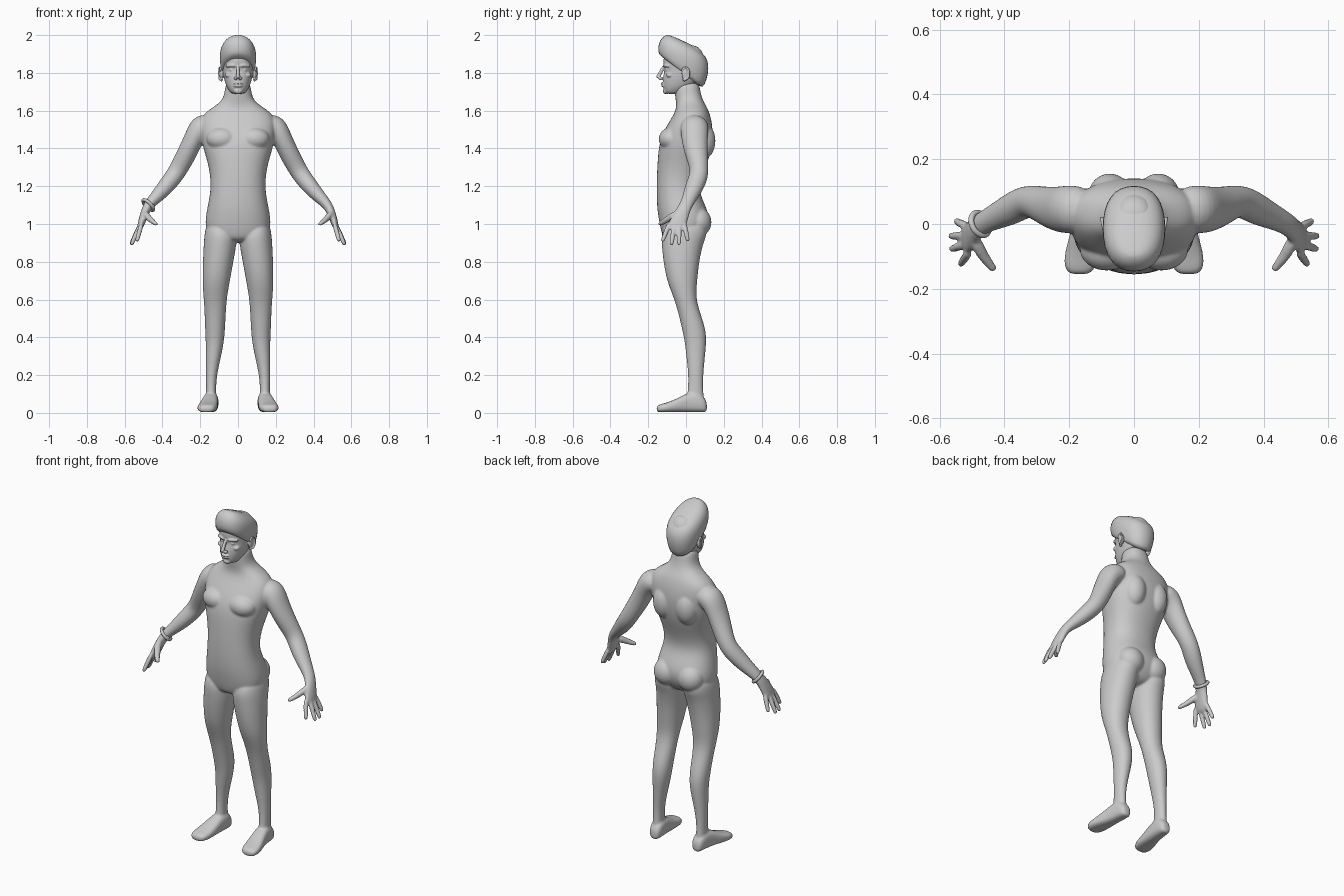
import bpy, bmesh, math
from mathutils import Vector as V, Matrix


def loft(bm, rings, n=2.3, seg=20):
    """Skin superellipse rings given as (centre, half axis u, half axis v), with capped ends."""
    rows = []
    for c, u, v in rings:
        row = []
        for i in range(seg):
            a = 2 * math.pi * i / seg
            p, q = math.cos(a), math.sin(a)
            p = math.copysign(abs(p) ** (2 / n), p)
            q = math.copysign(abs(q) ** (2 / n), q)
            row.append(bm.verts.new(V(c) + V(u) * p + V(v) * q))
        rows.append(row)
    for a, b in zip(rows, rows[1:]):
        for i in range(seg):
            j = (i + 1) % seg
            bm.faces.new((a[i], a[j], b[j], b[i]))
    bm.faces.new(rows[0][::-1])
    bm.faces.new(rows[-1])


def stack(bm, table, s=1, n=2.3):
    """Horizontal slices: z, x min, x max, y front, y back."""
    loft(bm, [((s * (a + b) / 2, (f + k) / 2, z), ((b - a) / 2, 0, 0), (0, (k - f) / 2, 0))
              for z, a, b, f, k in table], n)


def tube(bm, path, s=1, ref=(0, 1, 0), seg=14):
    """Limb along points x, y, z, wide radius, thin radius, with a rounded tip."""
    pts = [V((s * p[0], p[1], p[2])) for p in path]
    rings = []
    for i, p in enumerate(path):
        t = (pts[min(i + 1, len(pts) - 1)] - pts[max(i - 1, 0)]).normalized()
        w = (V(ref) - t * t.dot(V(ref))).normalized()
        rings.append((pts[i], w * p[3], t.cross(w) * p[4]))
    c, u, v = rings[-1]
    rings.append((c + t * u.length * 0.55, u * 0.7, v * 0.7))
    loft(bm, rings, 2, seg)


def ball(bm, c, r, s=1):
    m = Matrix.Translation((s * c[0], c[1], c[2])) @ Matrix.Diagonal((*r, 1))
    bmesh.ops.create_uvsphere(bm, u_segments=16, v_segments=12, radius=1, matrix=m)


def finish(bm, name, voxel=None, smooth=0, levels=2):
    bmesh.ops.recalc_face_normals(bm, faces=bm.faces)
    for f in bm.faces:
        f.smooth = True
    me = bpy.data.meshes.new(name)
    bm.to_mesh(me)
    bm.free()
    ob = bpy.data.objects.new(name, me)
    bpy.context.collection.objects.link(ob)
    sub = ob.modifiers.new("round", "SUBSURF")
    sub.levels = sub.render_levels = levels
    if voxel:
        r = ob.modifiers.new("fuse", "REMESH")
        r.mode, r.voxel_size, r.use_smooth_shade = "VOXEL", voxel, True
        m = ob.modifiers.new("soften", "SMOOTH")
        m.factor, m.iterations = 0.5, smooth
    return ob


# Body: torso slices (z, half width, front, back)
body = bmesh.new()
torso = [(.90, .10, -.11, .06), (.95, .165, -.13, .10), (1.0, .176, -.141, .122),
         (1.05, .171, -.15, .122), (1.1, .161, -.155, .103), (1.17, .147, -.157, .07),
         (1.25, .147, -.156, .086), (1.33, .163, -.152, .118), (1.40, .186, -.147, .137),
         (1.47, .20, -.13, .144), (1.53, .205, -.097, .14), (1.58, .188, -.066, .128),
         (1.615, .14, -.052, .114), (1.65, .085, -.054, .092), (1.70, .07, -.062, .076),
         (1.76, .065, -.06, .07)]
stack(body, [(z, -w, w, f, b) for z, w, f, b in torso])

# Leg slices (z, inner, outer, front, back)
leg = [(1.02, .03, .165, -.10, .10), (.95, .008, .178, -.132, .117), (.9, .005, .182, -.131, .092),
       (.8, .024, .187, -.121, .07), (.7, .042, .189, -.102, .06), (.62, .057, .184, -.07, .053),
       (.55, .063, .178, -.046, .068), (.45, .068, .175, -.023, .104), (.38, .073, .171, -.007, .109),
       (.3, .089, .171, .001, .101), (.2, .112, .171, .013, .091), (.12, .117, .169, .01, .09),
       (.06, .112, .171, .0, .098), (.03, .115, .168, .0, .095)]
# Foot sections (y, centre x, half width, top z)
foot = [(.112, .14, .024, .055), (.09, .14, .036, .09), (.05, .142, .04, .11), (0, .147, .042, .10),
        (-.05, .155, .049, .072), (-.10, .163, .054, .052), (-.135, .167, .049, .044),
        (-.157, .168, .032, .034)]
# Arm from shoulder to knuckles
arm = [(.13, .045, 1.53, .07, .06), (.20, .045, 1.515, .078, .073), (.235, .045, 1.45, .072, .053),
       (.272, .055, 1.37, .062, .054), (.315, .072, 1.29, .05, .05), (.345, .065, 1.245, .052, .048),
       (.385, .043, 1.195, .05, .045), (.43, .022, 1.145, .041, .036), (.48, -.003, 1.095, .034, .026),
       (.497, -.025, 1.05, .042, .023), (.513, -.045, 1.0, .05, .019), (.518, -.048, .985, .044, .016)]
# Fingers (base, tip)
fingers = [((.508, -.085, 1.01), (.535, -.124, .912)), ((.515, -.062, 1.0), (.563, -.077, .894)),
           ((.516, -.036, 1.0), (.566, -.037, .894)), ((.511, -.011, 1.01), (.549, .009, .914))]
thumb = [(.495, -.04, 1.06, .026, .02), (.468, -.098, 1.025, .019, .017), (.434, -.138, 1.0, .014, .012)]

for s in (1, -1):
    stack(body, leg, s, 2.1)
    loft(body, [((s * x, y, h / 2 + .003), (w, 0, 0), (0, 0, h / 2)) for y, x, w, h in foot], 2.8, 16)
    tube(body, arm, s)
    tube(body, thumb, s, seg=10)
    for a, b in fingers:
        mid = [(p + q) / 2 for p, q in zip(a, b)]
        tube(body, [(*a, .014, .014), (*mid, .0145, .0145), (*b, .012, .012)], s, seg=10)
    # Chest, shoulder blade and buttock masses
    ball(body, (.085, -.078, 1.45), (.085, .068, .062), s)
    ball(body, (.075, .088, 1.44), (.068, .07, .10), s)
    ball(body, (.078, .065, 1.01), (.078, .072, .078), s)
finish(body, "body", .006, 6)

# Head: skull and jaw slices (z, half width, front, back)
head = bmesh.new()
skull = [(1.688, .03, -.105, -.03), (1.70, .044, -.116, .0), (1.725, .061, -.122, .04),
         (1.76, .073, -.124, .075), (1.79, .079, -.121, .09), (1.815, .082, -.113, .097),
         (1.84, .084, -.12, .10), (1.88, .083, -.122, .10), (1.92, .07, -.105, .085),
         (1.95, .04, -.06, .05)]
stack(head, [(z, -w, w, f, b) for z, w, f, b in skull], n=2.2)
# Nose, lips and chin
tube(head, [(0, -.115, 1.84, .009, .009), (0, -.133, 1.805, .009, .01),
            (0, -.148, 1.778, .012, .012)], ref=(1, 0, 0), seg=10)
for z, y in ((1.744, -.122), (1.731, -.12)):
    ball(head, (0, y, z), (.026, .012, .0065))
ball(head, (0, -.106, 1.704), (.024, .017, .017))
for s in (1, -1):
    # Nostril, brow, eye and cheekbone
    ball(head, (.013, -.134, 1.771), (.009, .013, .009), s)
    tube(head, [(.012, -.118, 1.835, .008, .008), (.035, -.114, 1.841, .009, .008),
                (.06, -.094, 1.836, .008, .008)], s, (0, 0, 1), 10)
    ball(head, (.033, -.097, 1.816), (.015, .013, .01), s)
    ball(head, (.05, -.086, 1.788), (.02, .02, .014), s)
    # Ear: flap, raised rim and lobe
    ball(head, (.088, -.002, 1.795), (.010, .022, .034), s)
    rim = [V((.096 + .004 * math.sin(a), -.003 + .021 * math.sin(a), 1.797 + .033 * math.cos(a)))
           for a in [math.radians(d) for d in range(-70, 181, 25)]]
    tube(head, [(*p, .006, .006) for p in rim], s, (1, 0, 0), 8)
    ball(head, (.088, -.008, 1.765), (.008, .01, .011), s)
finish(head, "head", .0035, 3)

# Hair: tilted rings (front y, front z, back y, back z, half width)
hair = bmesh.new()
rows = [(-.125, 1.885, .08, 1.712, .078), (-.146, 1.898, .102, 1.73, .09),
        (-.151, 1.925, .122, 1.80, .099), (-.147, 1.96, .121, 1.85, .099),
        (-.13, 1.988, .108, 1.885, .088), (-.105, 2.002, .072, 1.92, .064),
        (-.09, 2.003, .03, 1.95, .03)]
loft(hair, [((0, (f + b) / 2, (zf + zb) / 2), (w, 0, 0), (0, (b - f) / 2, (zb - zf) / 2))
            for f, zf, b, zb, w in rows], 2.35, 16)
finish(hair, "hair", levels=1)

# Bracelet on the right wrist, with a small bead
axis = V((-.05, -.026, -.05)).normalized()
bpy.ops.mesh.primitive_torus_add(location=(-.475, 0, 1.1), rotation=axis.to_track_quat("Z", "Y").to_euler(),
                                 major_segments=32, minor_segments=10, major_radius=.037, minor_radius=.009)
bpy.context.object.name = "bracelet"
bpy.ops.object.shade_smooth()
bead = bmesh.new()
ball(bead, (-.452, -.022, 1.122 - .03), (.012, .012, .012))
finish(bead, "bracelet_bead", levels=1)
